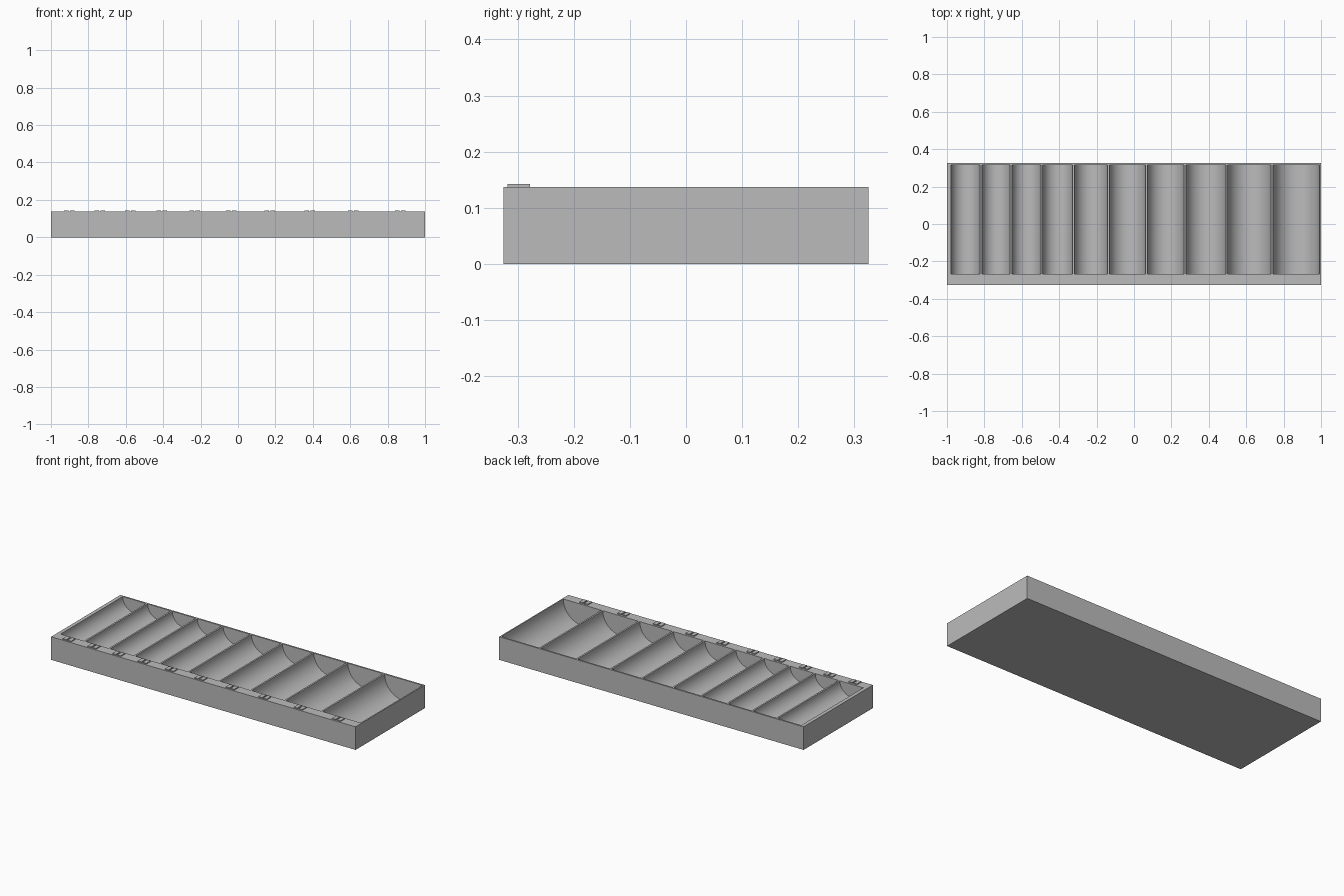
import bpy
import math
from mathutils import Matrix

cube = bpy.data.objects.get("Cube")
if cube:
    bpy.data.objects.remove(cube, do_unlink=True)

HEIGHT, DEPTH = 0.137, 0.65
BACK, FRONT = 0.315, -0.267
WALL = 0.01
GROOVE_WIDTHS = [0.154, 0.152, 0.154, 0.16, 0.176, 0.194, 0.196, 0.213, 0.232, 0.249]

grey = bpy.data.materials.new("plain grey")
grey.use_nodes = True
colour = (0.5, 0.5, 0.5, 1)
grey.diffuse_color = colour
grey.node_tree.nodes["Principled BSDF"].inputs["Base Color"].default_value = colour


def box(name, centre, size):
    bpy.ops.mesh.primitive_cube_add(size=1, location=centre)
    obj = bpy.context.object
    obj.name = name
    obj.data.transform(Matrix.Diagonal((*size, 1)))
    obj.data.materials.append(grey)
    return obj


# Solid block of the tray
tray = box("tray", (0, 0, HEIGHT / 2), (2, DEPTH, HEIGHT))

# Half-round troughs, widening from right to left, and their raised markers
x = -0.978
for i, width in enumerate(GROOVE_WIDTHS, 1):
    centre = x + width / 2
    bpy.ops.mesh.primitive_cylinder_add(
        vertices=64, radius=width / 2, depth=BACK - FRONT,
        location=(centre, (BACK + FRONT) / 2, HEIGHT),
        rotation=(math.pi / 2, 0, 0))
    cutter = bpy.context.object
    cutter.name = f"trough_cutter_{i}"
    cutter.hide_render = True
    cutter.data.materials.append(grey)

    cut = tray.modifiers.new(f"trough_{i}", 'BOOLEAN')
    cut.operation = 'DIFFERENCE'
    cut.solver = 'EXACT'
    cut.object = cutter
    bpy.context.view_layer.objects.active = tray
    bpy.ops.object.modifier_apply(modifier=cut.name)
    bpy.data.objects.remove(cutter, do_unlink=True)

    # Pair of small plain tabs on the front rim
    for side, label in ((-1, "right"), (1, "left")):
        box(f"marker_{i}_{label}", (centre + side * 0.016, -0.298, HEIGHT + 0.0025),
            (0.024, 0.04, 0.006))
    x += width + WALL

# Smooth troughs with crisp rims
bpy.ops.object.select_all(action='DESELECT')
tray.select_set(True)
bpy.context.view_layer.objects.active = tray
bpy.ops.object.shade_smooth_by_angle(angle=math.radians(30))
